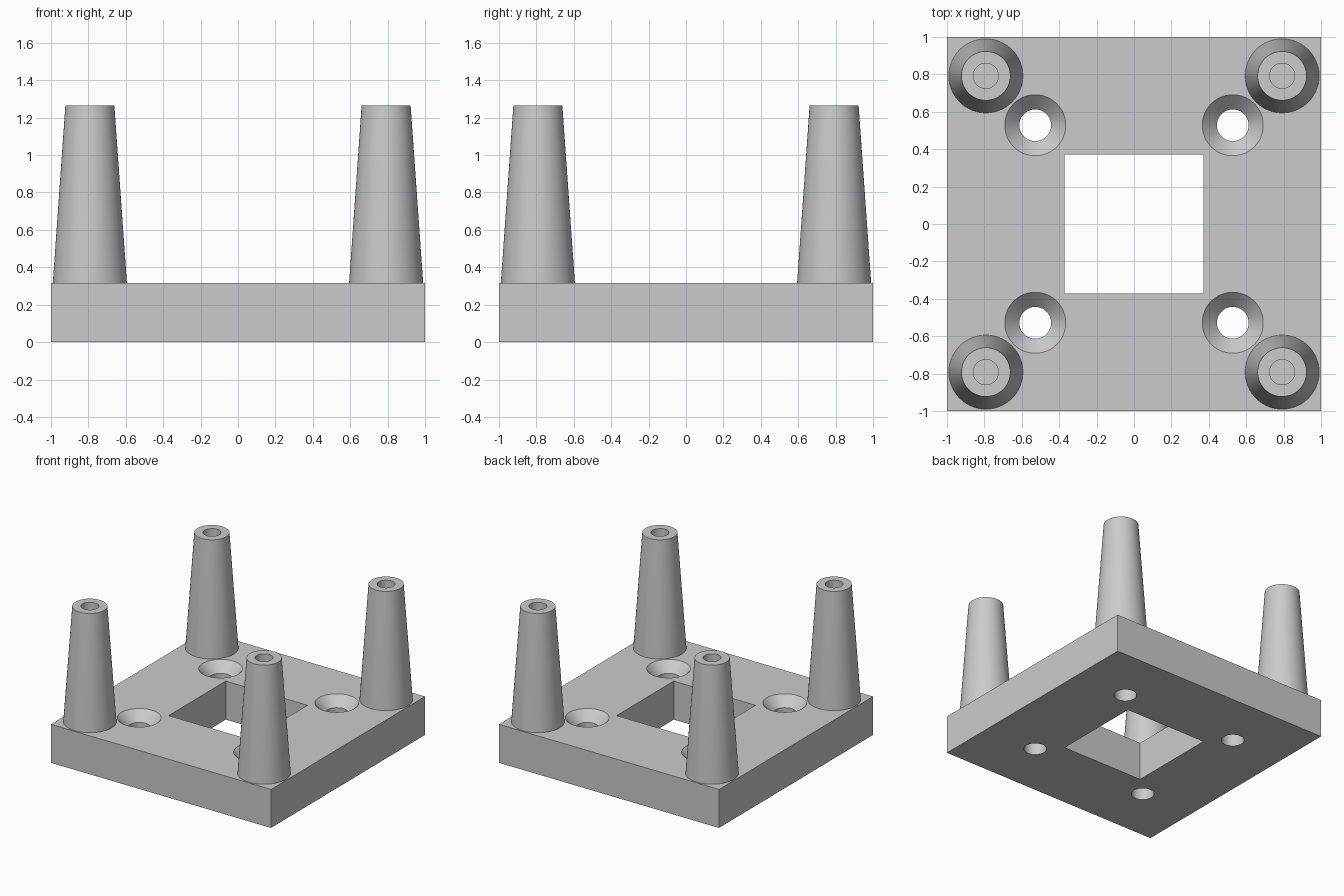
import bpy
import bmesh
from math import radians
from mathutils import Matrix

PLATE_H = 0.316     # plate thickness
TOP = 1.264         # top of the posts
SEGMENTS = 64

if "Cube" in bpy.data.objects:
    bpy.data.objects.remove(bpy.data.objects["Cube"], do_unlink=True)

grey = bpy.data.materials.new("plain grey")
grey.use_nodes = True
grey.diffuse_color = (0.6, 0.6, 0.6, 1)
grey.node_tree.nodes["Principled BSDF"].inputs["Base Color"].default_value = (0.6, 0.6, 0.6, 1)


def make_object(name, bm, location=(0, 0, 0)):
    bmesh.ops.recalc_face_normals(bm, faces=bm.faces)
    mesh = bpy.data.meshes.new(name)
    bm.to_mesh(mesh)
    bm.free()
    mesh.materials.append(grey)
    obj = bpy.data.objects.new(name, mesh)
    obj.location = location
    bpy.context.collection.objects.link(obj)
    return obj


def box(name, size, z):
    bm = bmesh.new()
    bmesh.ops.create_cube(bm, size=1, matrix=Matrix.Translation((0, 0, z)) @ Matrix.Diagonal((*size, 1)))
    return make_object(name, bm)


def lathe(name, profile, location):
    """Spin an (r, z) profile around z, closing both ends with discs."""
    bm = bmesh.new()
    verts = [bm.verts.new((r, 0, z)) for r, z in profile]
    edges = [bm.edges.new(pair) for pair in zip(verts, verts[1:])]
    bmesh.ops.spin(bm, geom=verts + edges, cent=(0, 0, 0), axis=(0, 0, 1),
                   angle=radians(360), steps=SEGMENTS, use_duplicate=False)
    bmesh.ops.remove_doubles(bm, verts=bm.verts, dist=1e-5)
    bmesh.ops.holes_fill(bm, edges=[e for e in bm.edges if e.is_boundary], sides=0)
    return make_object(name, bm, location)


def activate(obj):
    bpy.ops.object.select_all(action="DESELECT")
    obj.select_set(True)
    bpy.context.view_layer.objects.active = obj


def smooth(obj):
    activate(obj)
    bpy.ops.object.shade_smooth_by_angle(angle=radians(30))


def cut(target, cutter):
    cutter.hide_render = True
    mod = target.modifiers.new("cut", "BOOLEAN")
    mod.operation = "DIFFERENCE"
    mod.solver = "EXACT"
    mod.object = cutter
    activate(target)
    bpy.ops.object.modifier_apply(modifier=mod.name)
    bpy.data.objects.remove(cutter, do_unlink=True)


# Square base plate with a square window
plate = box("base_plate", (2, 2, PLATE_H), PLATE_H / 2)
cut(plate, box("window_cutter", (0.742, 0.742, 1), PLATE_H / 2))

# Countersunk screw hole and tapered hollow post at each corner
hole = [(0.085, -0.1), (0.085, PLATE_H - 0.078), (0.163, PLATE_H), (0.163, PLATE_H + 0.1)]
post = [(0.198, PLATE_H - 0.002), (0.198, PLATE_H), (0.131, TOP), (0.067, TOP), (0.067, TOP - 0.63)]
corners = {"front_right": (-1, -1), "front_left": (1, -1),
           "back_right": (-1, 1), "back_left": (1, 1)}
for corner, (sx, sy) in corners.items():
    cut(plate, lathe("hole_cutter", hole, (sx * 0.528, sy * 0.528, 0)))
    smooth(lathe(corner + "_post", post, (sx * 0.792, sy * 0.792, 0)))
smooth(plate)
